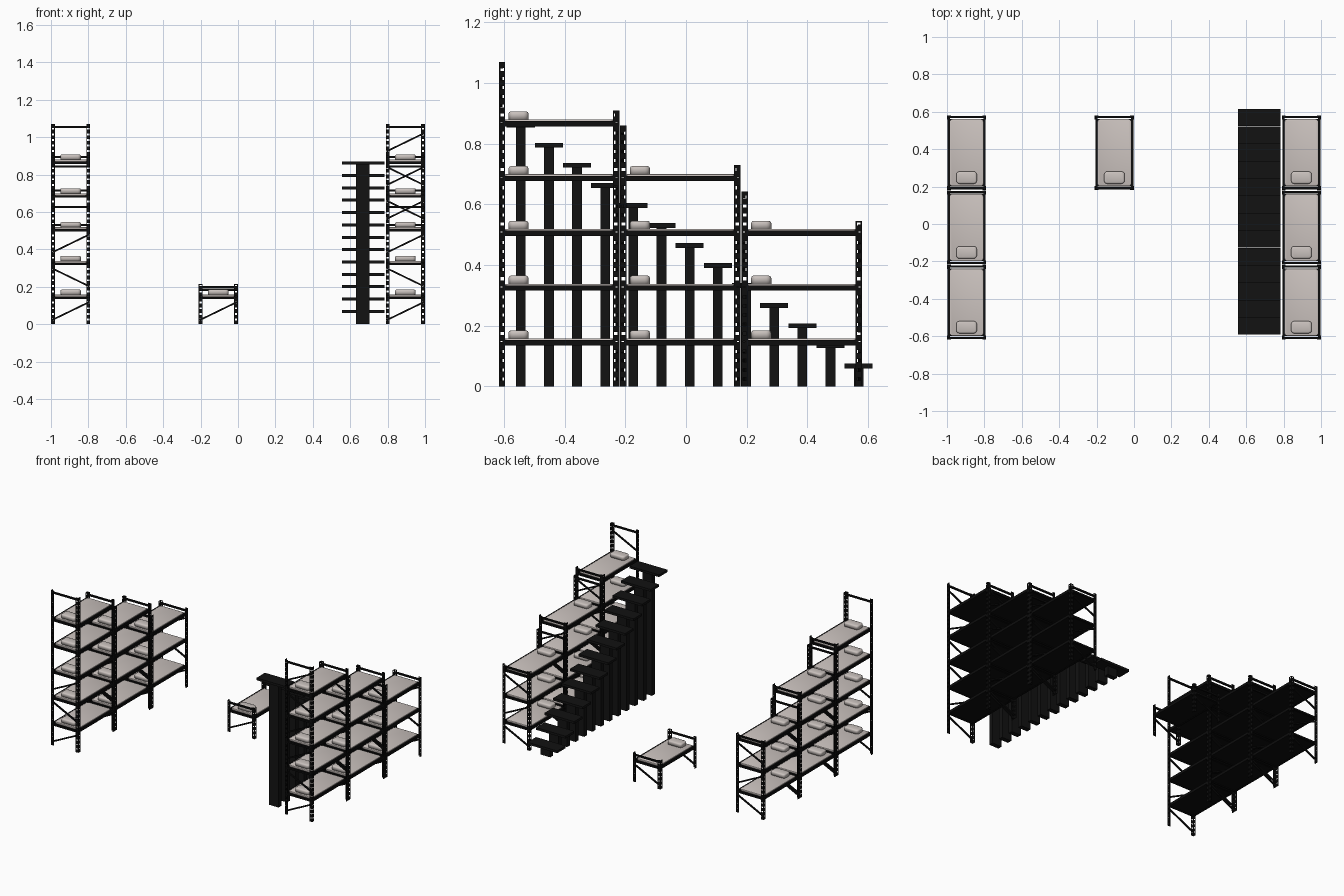
import bpy, bmesh
from mathutils import Vector, Matrix

if "Cube" in bpy.data.objects:
    bpy.data.objects.remove(bpy.data.objects["Cube"])

def material(name, col):
    m = bpy.data.materials.new(name)
    m.diffuse_color = (*col, 1)
    m.use_nodes = True
    m.node_tree.nodes["Principled BSDF"].inputs["Base Color"].default_value = m.diffuse_color
    return m

STEEL = material("black steel", (0.004, 0.004, 0.004))
STAIR = material("black stair paint", (0.006, 0.006, 0.006))
CLOTH = material("mattress fabric", (0.60, 0.545, 0.52))
PILLOW = material("pillow fabric", (0.59, 0.54, 0.515))

def box(bm, x0, x1, y0, y1, z0, z1):
    c = Vector(((x0 + x1) / 2, (y0 + y1) / 2, (z0 + z1) / 2))
    s = Matrix.Diagonal((x1 - x0, y1 - y0, z1 - z0, 1))
    return bmesh.ops.create_cube(bm, size=1, matrix=Matrix.Translation(c) @ s)['verts']

def bar(bm, a, b, t):
    # square bar between two points
    a, b = Vector(a), Vector(b)
    d = b - a
    m = Matrix.Translation((a + b) / 2) @ d.to_track_quat('Z', 'Y').to_matrix().to_4x4()
    bmesh.ops.create_cube(bm, size=1, matrix=m @ Matrix.Diagonal((t, t, d.length, 1)))

def finish(bm, name, mat, smooth=False):
    me = bpy.data.meshes.new(name)
    bm.to_mesh(me)
    bm.free()
    me.materials.append(mat)
    ob = bpy.data.objects.new(name, me)
    bpy.context.collection.objects.link(ob)
    if smooth:
        for p in me.polygons:
            p.use_smooth = True
    return ob

W, L, STEP = 0.21, 0.397, 0.1805     # bed width, length, tier spacing
PW, TH, PITCH, HOLE = 0.021, 0.003, 0.03, 0.010

def slotted_post(bm, x, y, sx, sy, h):
    # L-shaped angle post; (x, y) is the outer corner, both flanges have slots
    def part(along_x, u0, u1, z0, z1):
        if along_x:
            xs, ys = sorted((x + sx * u0, x + sx * u1)), sorted((y, y + sy * TH))
        else:
            xs, ys = sorted((x, x + sx * TH)), sorted((y + sy * u0, y + sy * u1))
        box(bm, *xs, *ys, z0, z1)
    for ax in (True, False):
        part(ax, 0, 0.005, 0, h)
        part(ax, PW - 0.004, PW, 0, h)
        z = 0
        while z < h:
            part(ax, 0.005, PW - 0.004, z, min(z + PITCH - HOLE, h))
            z += PITCH

def rounded_slab(name, mat, x0, x1, y0, y1, z0, z1, corner, edge):
    # soft box: rounded vertical corners, then a softened top
    bm = bmesh.new()
    box(bm, x0, x1, y0, y1, z0, z1)
    up = [e for e in bm.edges if abs(e.verts[0].co.z - e.verts[1].co.z) > 1e-5]
    bmesh.ops.bevel(bm, geom=up, offset=corner, segments=3, affect='EDGES', profile=0.5)
    top = [e for e in bm.edges if all(v.co.z > z1 - 1e-5 for v in e.verts)]
    bmesh.ops.bevel(bm, geom=top, offset=edge, segments=2, affect='EDGES', profile=0.5)
    finish(bm, name, mat, True)

def bed_bay(name, x0, y0, tiers, head, foot, diagonal):
    x1, y1 = x0 + W, y0 + L
    posts, frame = bmesh.new(), bmesh.new()
    for y, sy, h in ((y0, 1, head), (y1, -1, foot)):
        slotted_post(posts, x0, y, 1, sy, h)
        slotted_post(posts, x1, y, -1, sy, h)
        yc = y + sy * 0.008
        # top end rail, tier end rails and diagonal braces
        bar(frame, (x0 + 0.004, yc, h - 0.016), (x1 - 0.004, yc, h - 0.016), 0.011)
        for i in range(tiers):
            z = 0.141 + STEP * i
            bar(frame, (x0 + 0.004, yc, z), (x1 - 0.004, yc, z), 0.011)
        for i in range(tiers + 1):
            slope = diagonal(i)
            lo, hi = STEP * i + 0.022, STEP * i + 0.118
            if slope and hi < h:
                za, zb = (lo, hi) if slope > 0 else (hi, lo)
                bar(frame, (x0 + 0.006, yc, za), (x1 - 0.006, yc, zb), 0.009)
    for i in range(tiers):
        z = STEP * i
        # side rails and base board
        for xa in (x0 + 0.003, x1 - 0.015):
            box(frame, xa, xa + 0.012, y0 + 0.012, y1 - 0.012, z + 0.135, z + 0.153)
        box(frame, x0 + 0.01, x1 - 0.01, y0 + 0.018, y1 - 0.018, z + 0.137, z + 0.146)
        rounded_slab(f"{name}_mattress_{i}", CLOTH, x0 + 0.015, x1 - 0.015,
                     y0 + 0.019, y1 - 0.019, z + 0.146, z + 0.158, 0.014, 0.003)
        rounded_slab(f"{name}_pillow_{i}", PILLOW, x0 + 0.05, x1 - 0.05,
                     y0 + 0.032, y0 + 0.098, z + 0.157, z + 0.185, 0.017, 0.008)
    finish(posts, name + "_posts", STEEL)
    finish(frame, name + "_frame", STEEL)

zigzag = lambda i: 1 if i % 2 == 0 else -1
low_zigzag = lambda i: zigzag(i) if i < 3 else 0
crossed = lambda i: zigzag(i) if i < 3 else -zigzag(i)

# two stepped racks: tiers, head post height, foot post height
BAYS = ((5, 1.07, 0.91), (4, 0.86, 0.73), (3, 0.642, 0.545))
for k, (n, head, foot) in enumerate(BAYS):
    y = -0.617 + 0.4 * k
    bed_bay(f"left_rack_{k}", -1.0, y, n, head, foot, low_zigzag)
    bed_bay(f"right_rack_{k}", 1.0 - W, y, n, head, foot, crossed if k == 0 else zigzag)

# single bed in the middle
bed_bay("single_bed", -0.21, 0.183, 1, 0.215, 0.2, low_zigzag)

# staircase of free-standing treads on columns
for i in range(13):
    y, z = 0.569 - 0.0928 * i, 0.076 + 0.0661 * i
    bm = bmesh.new()
    box(bm, 0.555, 0.782, y - 0.0463, y + 0.0463, z - 0.016, z)
    finish(bm, f"stair_tread_{i}", STAIR)
    bm = bmesh.new()
    box(bm, 0.63, 0.703, y - 0.016, y + 0.016, 0, z - 0.016)
    finish(bm, f"stair_column_{i}", STAIR)
